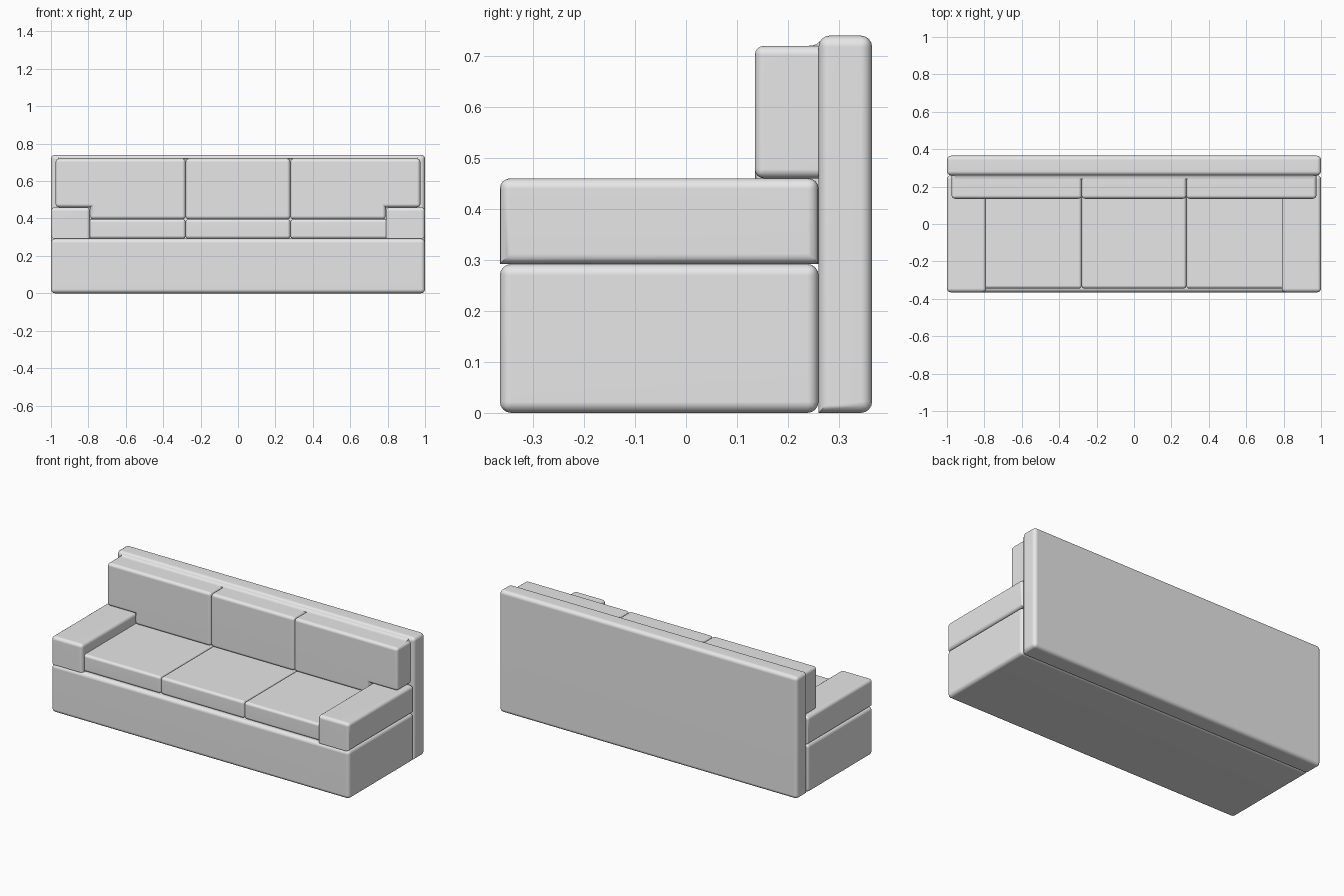
import bpy
import bmesh
import math

cube = bpy.data.objects.get("Cube")
if cube:
    bpy.data.objects.remove(cube, do_unlink=True)

grey = bpy.data.materials.new("grey_upholstery")
grey.use_nodes = True
GREY = (0.8, 0.8, 0.8, 1)
grey.diffuse_color = GREY
grey.node_tree.nodes["Principled BSDF"].inputs["Base Color"].default_value = GREY

FRONT, BACK_FACE, BACK = -0.365, 0.26, 0.365   # depth of the frame
BASE_TOP, SEAT_TOP, ARM_TOP = 0.292, 0.396, 0.46
ARM_IN, SEAM, CUSHION_OUT = 0.79, 0.28, 0.975


def block(name, outline, y0, y1, radius=0.022, sharp=None):
    """Extrude an x-z outline from y0 to y1 and round its edges."""
    bm = bmesh.new()
    face = bm.faces.new([bm.verts.new((x, y0, z)) for x, z in outline])
    ext = bmesh.ops.extrude_face_region(bm, geom=[face])["geom"]
    for v in ext:
        if isinstance(v, bmesh.types.BMVert):
            v.co.y = y1
    bmesh.ops.recalc_face_normals(bm, faces=bm.faces)
    edges = []
    for e in bm.edges:
        mid = (e.verts[0].co + e.verts[1].co) / 2
        if e.is_convex and not (sharp and sharp(mid)):
            edges.append(e)
    if radius:
        bmesh.ops.bevel(bm, geom=edges, offset=radius, offset_type="OFFSET",
                        segments=4, profile=0.5, affect="EDGES", clamp_overlap=True)
    mesh = bpy.data.meshes.new(name)
    bm.to_mesh(mesh)
    bm.free()
    mesh.materials.append(grey)
    obj = bpy.data.objects.new(name, mesh)
    bpy.context.collection.objects.link(obj)
    bpy.ops.object.select_all(action="DESELECT")
    obj.select_set(True)
    bpy.context.view_layer.objects.active = obj
    bpy.ops.object.shade_smooth_by_angle(angle=math.radians(35))
    weighted = obj.modifiers.new("flat_panels", "WEIGHTED_NORMAL")
    weighted.keep_sharp = True
    return obj


def rect(x0, x1, z0, z1):
    return [(x0, z0), (x1, z0), (x1, z1), (x0, z1)]


# Frame: base plinth and tall back panel
block("base", rect(-1, 1, 0, BASE_TOP), FRONT, BACK_FACE)
block("back_panel", rect(-1, 1, 0, 0.74), BACK_FACE, BACK,
      sharp=lambda m: m.z < 0.01 and m.y < BACK_FACE + 0.01)

# Middle cushions
block("middle_seat", rect(-SEAM, SEAM, BASE_TOP, SEAT_TOP), -0.345, BACK_FACE, 0.016)
block("middle_back_cushion", rect(-SEAM, SEAM, SEAT_TOP, 0.72), 0.135, BACK_FACE, 0.018,
      sharp=lambda m: m.y > BACK_FACE - 0.01)

# Side parts, mirrored left and right
for side, s in (("left", 1), ("right", -1)):
    block(side + "_arm", rect(s * ARM_IN, s, BASE_TOP, ARM_TOP), FRONT, BACK_FACE, 0.02,
          sharp=lambda m: m.z < BASE_TOP + 0.01 and abs(m.x) < 0.98)
    block(side + "_seat", rect(s * SEAM, s * ARM_IN, BASE_TOP, SEAT_TOP),
          -0.345, BACK_FACE, 0.016, sharp=lambda m: abs(m.x) > ARM_IN - 0.01)
    # Back cushion is notched to sit over the arm
    notched = [(SEAM, SEAT_TOP), (ARM_IN, SEAT_TOP), (ARM_IN, ARM_TOP),
               (CUSHION_OUT, ARM_TOP), (CUSHION_OUT, 0.72), (SEAM, 0.72)]
    block(side + "_back_cushion", [(s * x, z) for x, z in notched],
          0.135, BACK_FACE, 0.018, sharp=lambda m: m.y > BACK_FACE - 0.01)

# Curved piping where the cushions meet the back panel
cove = [(0.262, 0.718), (0.24, 0.72)]
cove += [(0.24 + 0.022 * math.sin(a), 0.731 - 0.011 * math.cos(a))
         for a in (math.radians(d) for d in (22, 45, 68, 90))]
piping = block("back_piping", cove, -CUSHION_OUT + 0.015, CUSHION_OUT - 0.015, 0)
for v in piping.data.vertices:
    depth, along, height = v.co
    v.co = (-along, depth, height)
